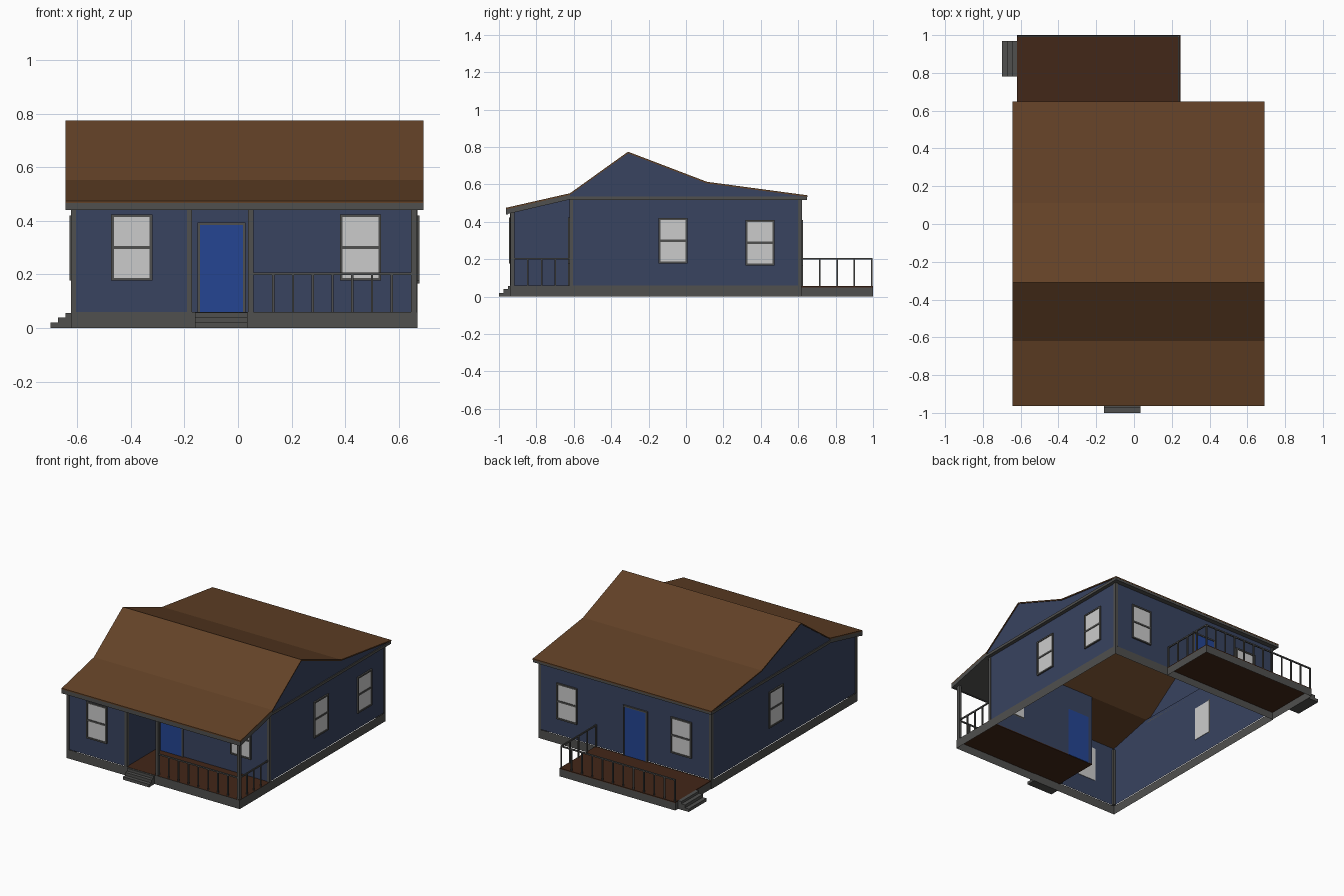
import bpy, bmesh
from math import radians
from mathutils import Matrix, Vector

if "Cube" in bpy.data.objects:
    bpy.data.objects.remove(bpy.data.objects["Cube"])


def material(name, rgb):
    m = bpy.data.materials.new(name)
    m.diffuse_color = (*rgb, 1)
    m.use_nodes = True
    m.node_tree.nodes["Principled BSDF"].inputs["Base Color"].default_value = m.diffuse_color
    return m


BLUE = material("wall_blue", (.04, .056, .115))
BROWN = material("roof_brown", (.125, .054, .02))
FLOOR = material("floor_brown", (.055, .02, .009))
TRIM = material("trim_grey", (.08, .08, .077))
DOOR = material("door_blue", (.018, .06, .29))
PANE = material("pane", (.6, .6, .6))


def finish(name, bm, mat, matrix=None):
    me = bpy.data.meshes.new(name)
    bm.to_mesh(me)
    bm.free()
    me.materials.append(mat)
    ob = bpy.data.objects.new(name, me)
    if matrix:
        ob.matrix_world = matrix
    bpy.context.collection.objects.link(ob)
    return ob


def boxes(name, mat, items, matrix=None):
    """One object from boxes (x0, x1, y0, y1, z0, z1)."""
    bm = bmesh.new()
    for x0, x1, y0, y1, z0, z1 in items:
        t = Matrix.Translation(((x0 + x1) / 2, (y0 + y1) / 2, (z0 + z1) / 2))
        bmesh.ops.create_cube(bm, size=1, matrix=t @ Matrix.Diagonal((x1 - x0, y1 - y0, z1 - z0, 1)))
    return finish(name, bm, mat, matrix)


def sheets(name, mat, polys):
    bm = bmesh.new()
    for p in polys:
        bm.faces.new([bm.verts.new(v) for v in p])
    return finish(name, bm, mat)


def prism(name, mat, profile, x0, x1):
    """Closed y-z profile extruded along x."""
    bm = bmesh.new()
    f = bm.faces.new([bm.verts.new((x0, y, z)) for y, z in profile])
    r = bmesh.ops.extrude_face_region(bm, geom=[f])
    bmesh.ops.translate(bm, vec=(x1 - x0, 0, 0), verts=[v for v in r["geom"] if isinstance(v, bmesh.types.BMVert)])
    bmesh.ops.recalc_face_normals(bm, faces=bm.faces)
    return finish(name, bm, mat)


# Main dimensions: wall left/right, recess corner, front/porch-back/rear
L, R, C = -.62, .667, -.175
F, P, B = -.937, -.62, .615
RL, RR = -.644, .692
H = .06

# Roof sheet following the four slopes
slope = [(-.963, .475), (P, .553), (-.31, .775), (.112, .614), (.649, .542)]
prism("roof", BROWN, slope + [(y, z - .008) for y, z in reversed(slope)], RL, RR)


def wall_quad(x0, y0, x1, y1, z0, z1):
    return [(x0, y0, z0), (x1, y1, z0), (x1, y1, z1), (x0, y0, z1)]


# Walls are a thin shell, open underneath
front_end = [(P, .545), (F, .473)]
left_wall = [(L, y, z) for y, z in [(F, H), (B, H), (B, .535)] + front_end]
recess_side = [(C, y, z) for y, z in [(F, H), (P, H)] + front_end]
sheets("walls", BLUE, [
    left_wall, recess_side,
    wall_quad(R, P, R, B, H, .535),
    wall_quad(L, F, C, F, H, .473),
    wall_quad(C, P, R, P, H, .545),
    wall_quad(L, B, R, B, H, .535)])
gable = [(P, .53), (P, .547), (-.31, .768), (.112, .607), (.645, .535), (.645, .53)]
sheets("gables", BLUE, [[(x, y, z) for y, z in gable] for x in (RL + .006, RR - .006)])

# Eave trim, rakes and porch ceiling
boxes("eave_trim", TRIM, [
    (RL, RR, -.963, -.953, .44, .468),
    (RL, RR, B, .648, .518, .536),
    (RL, L, P, .648, .518, .536),
    (R, RR, P, .648, .518, .536)])
rake = [(-.963, .44), (P, .52), (P, .546), (-.963, .468)]
for side, x0, x1 in (("left", RL, L), ("right", R, RR)):
    prism(side + "_rake", TRIM, rake, x0, x1)
sheets("porch_ceiling", TRIM, [
    [(C, -.96, .441), (RR, -.96, .441), (RR, P, .52), (C, P, .52)],
    [(RL, -.96, .441), (C, -.96, .441), (C, F, .446), (RL, F, .446)]])


def rim(name, x0, x1, y0, y1, z):
    sheets(name, TRIM, [wall_quad(x0, y0, x1, y0, 0, z), wall_quad(x1, y0, x1, y1, 0, z),
                        wall_quad(x1, y1, x0, y1, 0, z), wall_quad(x0, y1, x0, y0, 0, z)])


# Foundation and floors
rim("foundation", L - .004, R + .004, F - .003, B + .003, H)
rim("deck_rim", L, .245, B + .003, 1.0, .05)
boxes("porch_floor", FLOOR, [(C, R + .004, F - .003, P, .054, H)])
boxes("deck_floor", FLOOR, [(L, .245, B, 1.0, .05, .056)])

# Steps
boxes("front_steps", TRIM, [(-.16, .035, y, F, 0, z) for y, z in ((-1, .02), (-.975, .04), (-.952, .058))])
boxes("deck_steps", TRIM, [(x, L, .78, .97, 0, z) for x, z in ((-.7, .02), (-.672, .04), (-.645, .056))])

# Corner boards
s, e = .015, .004
boxes("corner_boards", TRIM, [
    (L - e, L + s, F - e, F + s, H, .46),
    (C - s, C + e, F - e, F + s, H, .46),
    (L - e, L + s, B - s, B + e, H, .52),
    (R - s, R + e, B - s, B + e, H, .52),
    (R - s, R + e, P - e, P + s, H, .52)])

# Porch posts
boxes("porch_posts", TRIM, [(x - .01, x + .01, F, F + .02, H, .46) for x in (.048, .657)])


def railing(name, a, b, z0, n, ends=False):
    """Top rail with n even bays from a to b (axis-aligned)."""
    a, b, t = Vector(a), Vector(b), .004
    items = [(min(a.x, b.x) - t, max(a.x, b.x) + t, min(a.y, b.y) - t, max(a.y, b.y) + t, .198, .207)]
    for i in range(0 if ends else 1, n + 1 if ends else n):
        p = a.lerp(b, i / n)
        items.append((p.x - t, p.x + t, p.y - t, p.y + t, z0, .2))
    boxes(name, TRIM, items)


railing("porch_front_railing", (.058, -.928), (.648, -.928), H, 8)
railing("porch_side_railing", (.659, -.92), (.659, -.625), H, 4)
railing("deck_back_railing", (.238, .993), (-.613, .993), .055, 11, True)
railing("deck_side_railing", (.238, .993), (.238, .622), .055, 4, True)


def place(x, y, deg):
    return Matrix.Translation((x, y, 0)) @ Matrix.Rotation(radians(deg), 4, 'Z')


def frame(w, z0, z1, b, d, sill=True):
    parts = [(-w, -w + b, -d, 0, z0, z1), (w - b, w, -d, 0, z0, z1), (-w, w, -d, 0, z1 - b, z1)]
    return parts + ([(-w, w, -d, 0, z0, z0 + b)] if sill else [])


def window(name, x, y, deg, z0, z1):
    w, m, mat = .077, (z0 + z1) / 2, place(x, y, deg)
    boxes(name + "_frame", TRIM, frame(w, z0, z1, .01, .01) + [(-w, w, -.009, 0, m - .006, m + .006)], mat)
    boxes(name + "_pane", PANE, [(-w + .008, w - .008, -.005, .003, z0 + .008, z1 - .008)], mat)


window("front_window", -.397, F, 0, .177, .424)
window("porch_window", .457, P, 0, .177, .424)
window("right_window_front", R, -.07, 90, .177, .42)
window("right_window_rear", R, .395, 90, .167, .41)
window("back_window_right", .457, B, 180, .167, .41)
window("back_window_left", -.397, B, 180, .167, .41)
window("left_window", L, -.07, -90, .177, .42)

# Doors with surrounds
for name, x, y, deg in (("front_door", -.062, P, 0), ("back_door", -.055, B, 180)):
    boxes(name + "_frame", TRIM, frame(.09, H - .004, .395, .01, .01, False), place(x, y, deg))
    boxes(name, DOOR, [(-.081, .081, -.006, .003, H - .004, .387)], place(x, y, deg))
